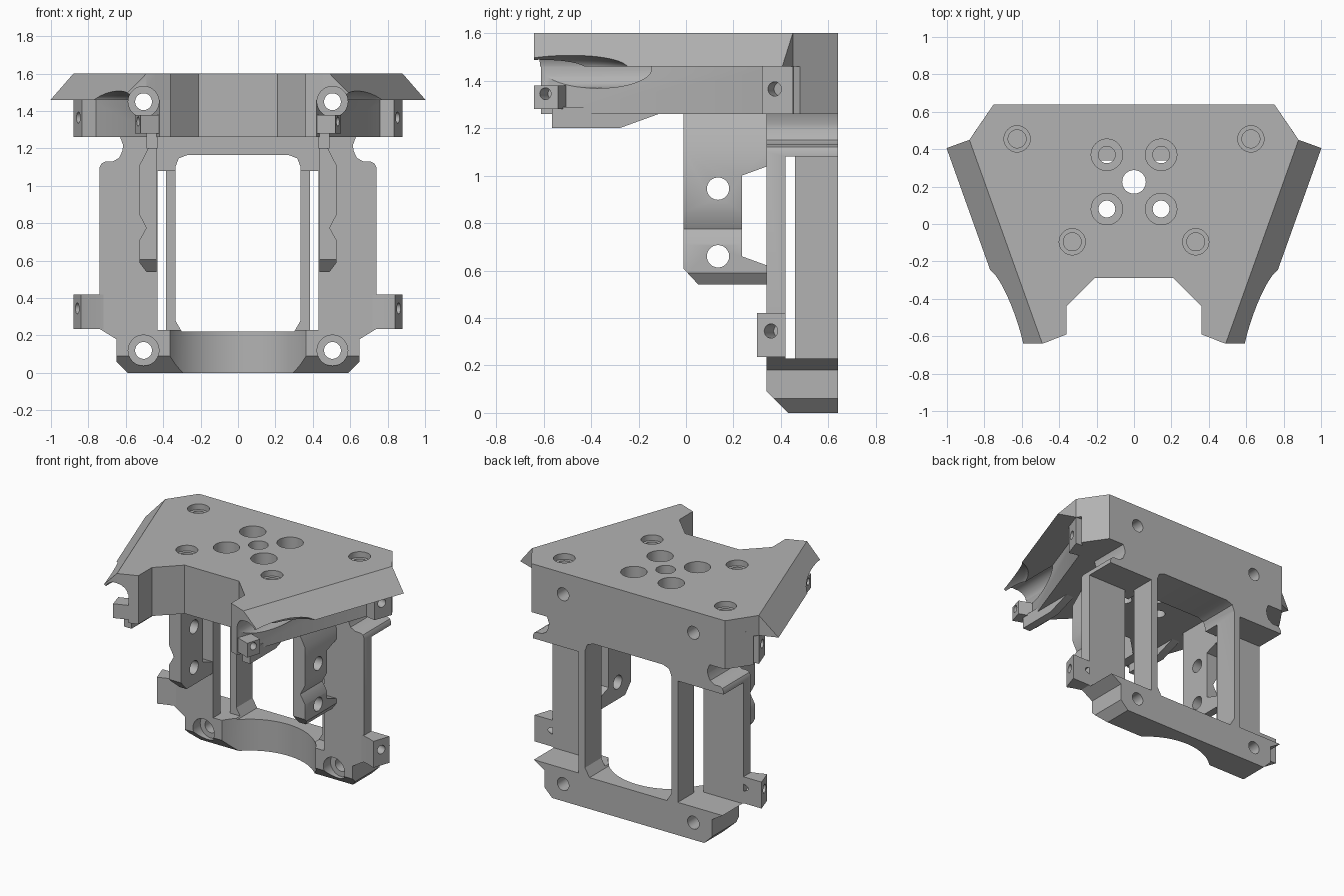
import bpy, bmesh, math
from mathutils import Vector, Matrix

if "Cube" in bpy.data.objects:
    bpy.data.objects.remove(bpy.data.objects["Cube"])

GREY = (0.45, 0.45, 0.45, 1)
mat = bpy.data.materials.new("plain_grey")
mat.use_nodes = True
mat.diffuse_color = GREY
mat.node_tree.nodes["Principled BSDF"].inputs["Base Color"].default_value = GREY


def finish(name, bm):
    bmesh.ops.recalc_face_normals(bm, faces=bm.faces)
    me = bpy.data.meshes.new(name)
    bm.to_mesh(me)
    bm.free()
    me.materials.append(mat)
    ob = bpy.data.objects.new(name, me)
    bpy.context.collection.objects.link(ob)
    return ob


def loft(name, first, second):
    """Solid between two matching 3D outlines."""
    bm = bmesh.new()
    a = [bm.verts.new(p) for p in first]
    b = [bm.verts.new(p) for p in second]
    bm.faces.new(a)
    bm.faces.new(b)
    for i in range(len(a)):
        j = (i + 1) % len(a)
        bm.faces.new((a[i], a[j], b[j], b[i]))
    return finish(name, bm)


def prism(name, pts, axis, lo, hi):
    """Extrude a 2D outline along an axis (outline uses the other two axes in order)."""
    def at(p, h):
        c = list(p)
        c.insert("xyz".index(axis), h)
        return c
    return loft(name, [at(p, lo) for p in pts], [at(p, hi) for p in pts])


def box(x0, x1, y0, y1, z0, z1):
    return prism("box", [(x0, y0), (x1, y0), (x1, y1), (x0, y1)], "z", z0, z1)


def rod(start, end, r, n=48):
    a, b = Vector(start), Vector(end)
    bm = bmesh.new()
    turn = (b - a).to_track_quat("Z", "Y").to_matrix().to_4x4()
    bmesh.ops.create_cone(bm, cap_ends=True, segments=n, radius1=r, radius2=r,
                          depth=(b - a).length,
                          matrix=Matrix.Translation((a + b) / 2) @ turn)
    return finish("rod", bm)


def activate(ob):
    bpy.ops.object.select_all(action="DESELECT")
    ob.select_set(True)
    bpy.context.view_layer.objects.active = ob


def combine(ob, others, op="DIFFERENCE"):
    for other in others:
        activate(ob)
        m = ob.modifiers.new("bool", "BOOLEAN")
        m.operation, m.object, m.solver = op, other, "EXACT"
        bpy.ops.object.modifier_apply(modifier=m.name)
        bpy.data.objects.remove(other)


def mirror(ob):
    activate(ob)
    ob.modifiers.new("mirror", "MIRROR").use_mirror_merge = False
    bpy.ops.object.modifier_apply(modifier="mirror")
    return ob


def both(pts):
    """Full outline from its right half."""
    return pts + [(-x, v) for x, v in reversed(pts)]


# Top plate: upper slab, narrower lower block and sloped side wings
top = prism("top_plate", both([(0.21, -0.29), (0.36, -0.44), (0.36, -0.59), (0.49, -0.64),
                               (0.88, 0.45), (0.75, 0.64)]), "z", 1.46, 1.6)
lower = prism("lower", both([(0.21, -0.29), (0.36, -0.44), (0.36, -0.59), (0.42, -0.61),
                             (0.79, 0.42), (0.86, 0.48), (0.75, 0.64)]), "z", 1.26, 1.5)
out = Vector((0.94, -0.34, 0))
section = [(-0.05, 1.6), (0, 1.6), (0.13, 1.46), (-0.05, 1.46)]
ends = [[Vector((x, y, z)) + out * d for d, z in section] for x, y in ((0.88, 0.45), (0.49, -0.64))]
wing = mirror(loft("wing", *ends))
combine(top, [lower, wing], "UNION")

# Rounded side reliefs, bolt tunnels and trimmed tips
cuts = [box(-1, 1, -0.9, -0.64, 1, 1.7), rod((0, 0.225, 1.2), (0, 0.225, 1.7), 0.063)]
for s in (-1, 1):
    bm = bmesh.new()
    bmesh.ops.create_uvsphere(bm, u_segments=48, v_segments=24, radius=1,
                              matrix=Matrix.Translation((s * 0.8, -0.62, 1.45))
                              @ Matrix.Diagonal((0.25, 0.38, 0.085, 1)))
    cuts.append(finish("relief", bm))
    cuts.append(rod((s * 0.505, -0.8, 1.45), (s * 0.505, 0.36, 1.45), 0.082))
    cuts.append(rod((s * 0.505, 0.3, 1.45), (s * 0.505, 0.8, 1.45), 0.045))
    for y in (0.08, 0.37):
        cuts.append(rod((s * 0.145, y, 1.2), (s * 0.145, y, 1.7), 0.045))
        cuts.append(rod((s * 0.145, y, 1.45), (s * 0.145, y, 1.7), 0.084))
    for x, y in ((0.625, 0.455), (0.33, -0.095)):
        cuts.append(rod((s * x, y, 1.56), (s * x, y, 1.7), 0.07))
        cuts.append(rod((s * x, y, 1.545), (s * x, y, 1.7), 0.048))
combine(top, cuts)

# Back frame: silhouette slab opened by window, slots and rear recesses
frame = prism("back_frame", both([(0.59, 0), (0.65, 0.06), (0.65, 0.18), (0.74, 0.235),
                                  (0.74, 1.1), (0.73, 1.12), (0.71, 1.13), (0.67, 1.13),
                                  (0.635, 1.15), (0.617, 1.19), (0.615, 1.22), (0.63, 1.26)]),
              "y", 0.34, 0.64)
window = prism("window", both([(0.3, 0.22), (0.335, 0.28), (0.335, 1.1), (0.317, 1.147),
                               (0.27, 1.165)]), "y", 0.2, 0.8)
cuts = [window,
        rod((0, 0.13, -0.2), (0, 0.13, 0.4), 0.42, 96),
        prism("chamfer", [(0.3, 0.13), (0.47, -0.04), (0.3, -0.04)], "x", -1, 1)]
slot = [(0.385, 0.25), (0.43, 0.25), (0.43, 1.05), (0.41, 1.08), (0.385, 1.08)]
for s in (-1, 1):
    cuts.append(prism("slot", [(s * x, z) for x, z in slot], "y", 0.2, 0.8))
    x0, x1 = sorted((s * 0.385, s * 0.9))
    cuts.append(box(x0, x1, 0.42, 0.8, 0.23, 1.08))
    x0, x1 = sorted((s * 0.3, s * 0.43))
    cuts.append(box(x0, x1, 0.2, 0.46, 0.23, 1.08))
    cuts.append(rod((s * 0.505, 0.2, 0.12), (s * 0.505, 0.42, 0.12), 0.082))
    cuts.append(rod((s * 0.505, 0.2, 0.12), (s * 0.505, 0.8, 0.12), 0.045))
combine(frame, cuts)

# Inner mounting plates with two cross holes each
plate = prism("mounting_plates", [(0.435, 0.54), (0.49, 0.54), (0.527, 0.59), (0.527, 0.71),
                                  (0.49, 0.775), (0.527, 0.845), (0.527, 1.11), (0.45, 1.26),
                                  (0.435, 1.26)], "y", -0.01, 0.345)
combine(plate, [
    prism("gap", [(0.235, 0.66), (0.4, 0.6), (0.4, 1.06), (0.235, 1.0)], "x", 0.3, 0.7),
    prism("corner", [(-0.05, 0.65), (-0.05, 0.5), (0.09, 0.5)], "x", 0.3, 0.7),
    rod((0.3, 0.135, 0.945), (0.7, 0.135, 0.945), 0.047),
    rod((0.3, 0.135, 0.66), (0.7, 0.135, 0.66), 0.047)])
mirror(plate)


# Hinge ears with pin holes across the outward direction
def ears(name, outline, z0, z1, pin, r=0.03):
    ob = prism(name, outline, "z", z0, z1)
    c = Vector(pin)
    combine(ob, [rod(c - out * 0.15, c + out * 0.15, r, 24)])
    return mirror(ob)


low_ears = ears("lower_ears", [(0.72, 0.42), (0.88, 0.42), (0.84, 0.3), (0.79, 0.32), (0.72, 0.34)],
                0.235, 0.42, (0.84, 0.365, 0.345))
back_ears = ears("upper_back_ears", [(0.74, 0.46), (0.88, 0.45), (0.835, 0.32), (0.74, 0.34)],
                 1.26, 1.46, (0.85, 0.375, 1.365))
front_ears = ears("upper_front_ears", [(0.41, -0.6), (0.52, -0.64), (0.55, -0.54), (0.44, -0.5)],
                  1.28, 1.38, (0.5, -0.58, 1.345), 0.025)

# Small keels under the front arms
keels = mirror(prism("keels", [(-0.565, 1.29), (-0.565, 1.2), (-0.28, 1.2), (-0.1, 1.265),
                               (-0.1, 1.29)], "x", 0.43, 0.49))

for ob in (top, frame, plate, low_ears, back_ears, front_ears, keels):
    activate(ob)
    bpy.ops.object.shade_smooth_by_angle(angle=math.radians(30))
